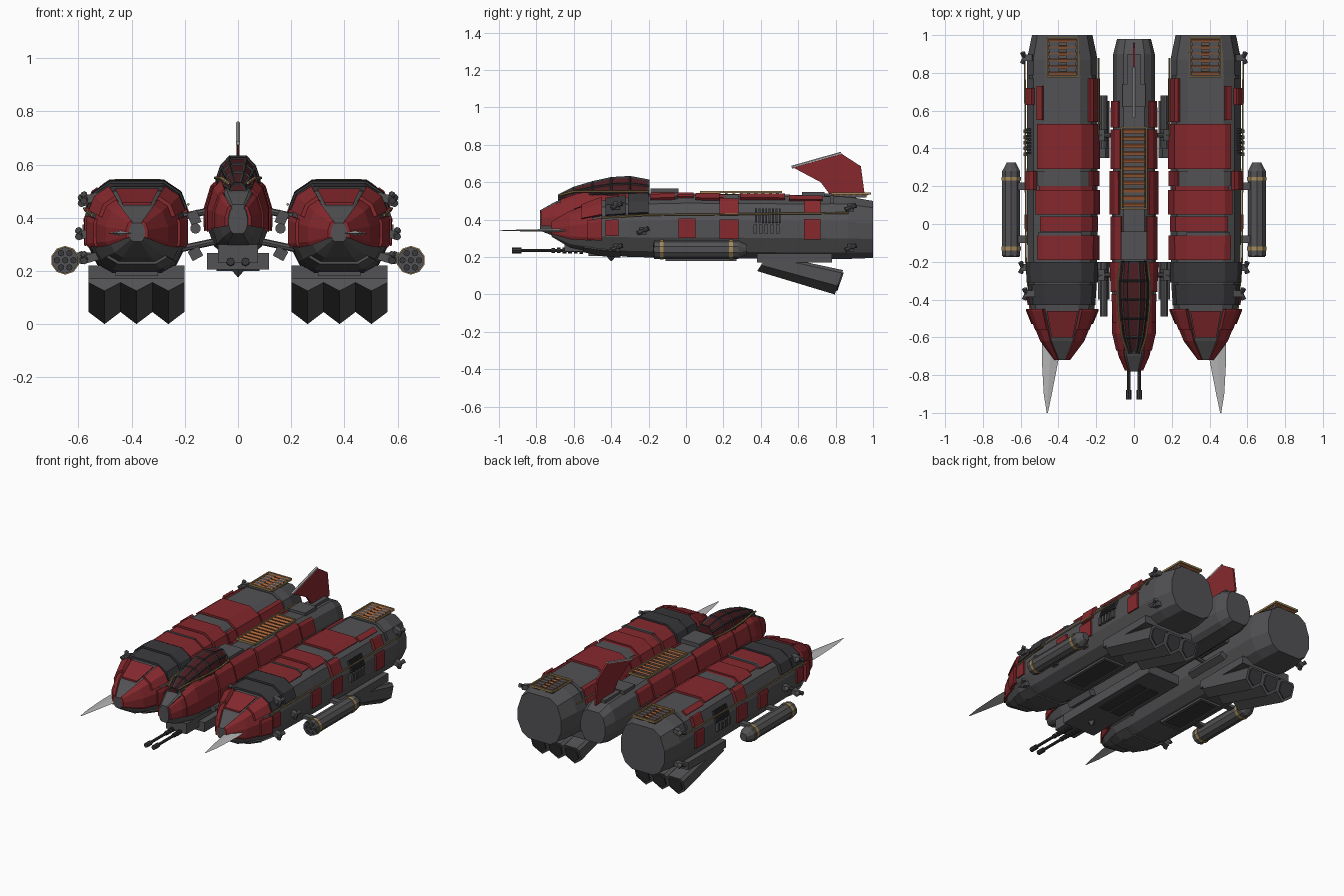
import bpy, bmesh, math
from mathutils import Vector, Matrix, Euler

if "Cube" in bpy.data.objects:
    bpy.data.objects.remove(bpy.data.objects["Cube"])

def material(name, rgb):
    m = bpy.data.materials.new(name)
    m.diffuse_color = (*rgb, 1)
    m.use_nodes = True
    m.node_tree.nodes["Principled BSDF"].inputs["Base Color"].default_value = m.diffuse_color
    return m

GREY = material("hull_grey", (0.085, 0.085, 0.09))
DARK = material("dark_grey", (0.04, 0.04, 0.045))
RED = material("red_armour", (0.24, 0.022, 0.027))
GLASS = material("canopy_glass", (0.07, 0.012, 0.014))
GOLD = material("gold_trim", (0.36, 0.25, 0.1))
ORANGE = material("orange_slats", (0.4, 0.13, 0.045))
PALE = material("pale_metal", (0.45, 0.45, 0.45))

def make(name, bm, mat, mirror=True):
    bmesh.ops.recalc_face_normals(bm, faces=bm.faces)
    me = bpy.data.meshes.new(name)
    bm.to_mesh(me)
    bm.free()
    me.materials.append(mat)
    ob = bpy.data.objects.new(name, me)
    bpy.context.collection.objects.link(ob)
    if mirror:
        ob.modifiers.new("Mirror", 'MIRROR').use_mirror_merge = False
    return ob

def loft(bm, rings):
    rows = [[bm.verts.new(p) for p in r] for r in rings]
    n = len(rows[0])
    for a, b in zip(rows, rows[1:]):
        for i in range(n):
            bm.faces.new((a[i], a[(i + 1) % n], b[(i + 1) % n], b[i]))
    bm.faces.new(rows[0])
    bm.faces.new(rows[-1])

def box(bm, c, size, rot=(0, 0, 0)):
    m = Matrix.Translation(c) @ Euler(rot).to_matrix().to_4x4() @ Matrix.Diagonal((*size, 1))
    bmesh.ops.create_cube(bm, size=1, matrix=m)

def rod(bm, a, b, r, n=8, r2=None):
    a, b = Vector(a), Vector(b)
    m = Matrix.Translation((a + b) / 2) @ (b - a).to_track_quat('Z', 'Y').to_matrix().to_4x4()
    bmesh.ops.create_cone(bm, cap_ends=True, segments=n, radius1=r, radius2=r if r2 is None else r2,
                          depth=(b - a).length, matrix=m)

# Hull cross-section, top to bottom, mirrored to a 12-sided ring
HALF = [(.5, 1), (.82, .88), (1, .6), (1, .33), (.8, .1), (.5, 0)]
RING = HALF + [(-u, v) for u, v in reversed(HALF)]
# Sections: y, half width, bottom z, top z
POD = (.38, [(-.72, .03, .31, .38), (-.62, .105, .25, .44), (-.46, .17, .215, .5), (-.3, .182, .2, .52),
             (0, .187, .195, .528), (.87, .187, .19, .522), (1, .16, .195, .5)])
CORE = (0, [(-.78, .035, .34, .44), (-.7, .07, .31, .485), (-.58, .098, .28, .53), (-.2, .112, .265, .54),
            (.5, .112, .265, .535), (.9, .11, .27, .52), (.98, .09, .285, .49)])

def section(hull, y):
    s = hull[1]
    for a, b in zip(s, s[1:]):
        if y <= b[0]:
            f = (y - a[0]) / (b[0] - a[0])
            return [p + (q - p) * f for p, q in zip(a, b)]

def point(hull, y, t, off=0):
    _, w, z0, z1 = section(hull, y)
    i = math.floor(t)
    a, b = RING[i % 12], RING[(i + 1) % 12]
    u, v = (a[k] + (b[k] - a[k]) * (t - i) for k in (0, 1))
    p, c = Vector((hull[0] + u * w, y, z0 + v * (z1 - z0))), Vector((hull[0], y, (z0 + z1) / 2))
    return p + (p - c).normalized() * off

# Armour plate that follows the hull between two stations and two ring positions
def plate(bm, hull, y0, y1, t0, t1, off=.012):
    ys = [y0] + [s[0] for s in hull[1] if y0 < s[0] < y1] + [y1]
    ts = [t0] + [t for t in range(-12, 13) if t0 < t < t1] + [t1]
    loft(bm, [[point(hull, y, t, off) for t in ts] + [point(hull, y, t, -.01) for t in reversed(ts)] for y in ys])

def plates(name, hull, specs, mat):
    bm = bmesh.new()
    for s in specs:
        plate(bm, hull, *s)
    return make(name, bm, mat)

# Main hulls
for name, hull, mir in (("side_hull", POD, True), ("centre_hull", CORE, False)):
    bm = bmesh.new()
    loft(bm, [[point(hull, s[0], t) for t in range(12)] for s in hull[1]])
    make(name, bm, GREY, mir)

# Side hull armour
plates("side_hull_red_top_plates", POD, [
    (-.19, -.06, -2.9, .5, .016), (-.04, .04, -2.8, .3, .01), (.05, .18, -2.9, .6, .018), (.18, .2, -2.5, .4, .008),
    (.29, .53, -2.9, .5, .016), (.54, .77, -2.9, -1.7, .016), (.55, .73, .1, .6, .012),
    (.2, .28, -2.9, -1.8, .014)], RED)
plates("side_hull_red_nose", POD, [
    (-.72, -.5, .15, 3.3, .012), (-.72, -.5, -4.3, -1.15, .012), (-.56, -.45, .1, 1.6, .026),
    (-.56, -.45, -2.6, -1.1, .026), (-.53, -.45, 1.8, 3.2, .022), (-.53, -.45, -4.2, -2.8, .022),
    (-.6, -.46, -.95, -.05, .012)], RED)
plates("side_hull_red_side_plates", POD, [
    (-.43, -.36, 1.9, 2.9), (-.04, .05, 1.9, 3), (.18, .28, 1.95, 3.05), (.63, .72, 1.9, 3.05),
    (.18, .28, .7, 1.7, .022), (.63, .72, .9, 1.6, .022)], RED)
plates("side_hull_dark_collar", POD, [(-.43, -.32, -2.6, 1.6, .016), (-.31, -.2, -2.6, 1.6, .022)], DARK)
plates("side_hull_grey_ribs", POD, [
    (.2, .28, -1.7, .6, .008), (.77, .79, -2.5, 1.5, .006), (-.06, -.045, -1, .4, .02),
    (-.55, -.35, 4, 7, .01)], GREY)
plates("side_vent_slats", POD, [(.37 + .018 * i, .38 + .018 * i, 1.35, 2.1, .014) for i in range(8)], DARK)

# Centre hull armour
plates("centre_hull_red_plates", CORE, [
    (-.775, -.66, .5, 3, .012), (-.67, -.52, .2, 3, .018), (-.52, -.37, .4, 3.1, .014), (-.36, -.2, .4, 3, .018),
    (-.19, .04, .2, 2.8, .014), (.05, .28, .5, 2.8, .018), (.29, .5, .3, 2.8, .014), (.51, .65, .6, 2, .012)], RED)
plates("centre_nose_cap", CORE, [(-.78, -.66, -.5, .4, .01)], GREY)
bm = bmesh.new()
box(bm, (0, -.115, .545), (.14, .15, .04))
box(bm, (0, .68, .532), (.12, .12, .03))
box(bm, (0, .8, .525), (.07, .2, .03))
make("spine_blocks", bm, GREY, False)

# Canopy glass and its frame
CANOPY = [(-.68, .028, .53), (-.6, .055, .57), (-.5, .07, .6), (-.4, .078, .622), (-.3, .078, .628), (-.2, .065, .61)]
rings = [[(u * w, y, .49 + v * (z - .49)) for u, v in
          ((-1, 0), (-1, .4), (-.8, .75), (-.4, 1), (.4, 1), (.8, .75), (1, .4), (1, 0))] for y, w, z in CANOPY]
for name, mat in (("canopy_glass", GLASS), ("canopy_frame", DARK)):
    bm = bmesh.new()
    loft(bm, rings)
    ob = make(name, bm, mat, False)
ob.modifiers.new("Wire", 'WIREFRAME').thickness = .012
bm = bmesh.new()
for a, b in zip(CANOPY, CANOPY[1:]):
    rod(bm, (a[1] + .008, a[0], .55 - .02 * (a[0] < -.65)), (b[1] + .008, b[0], .55), .006, 6)
make("canopy_rails", bm, GOLD)

# Tail fin
bm = bmesh.new()
fin = [(.57, .68), (.83, .753), (.935, .685), (.957, .52), (.78, .52), (.72, .6)]
loft(bm, [[(x, y, z) for y, z in fin] for x in (-.006, .006)])
make("tail_fin", bm, RED, False)
bm = bmesh.new()
rod(bm, (0, .565, .68), (0, .83, .755), .008, 6)
make("tail_fin_edge", bm, PALE, False)

# Slatted racks on the spine and rear decks
def rack(name, x, y0, y1, w, z, n, mirror):
    frame, slats = bmesh.new(), bmesh.new()
    for s in (-1, 1):
        box(frame, (x + s * w, (y0 + y1) / 2, z), (.008, y1 - y0, .012))
        box(frame, (x, y0 if s < 0 else y1, z), (2 * w, .008, .012))
    for i in range(n):
        box(slats, (x, y0 + (i + .5) * (y1 - y0) / n, z - .004), (w * 1.8, .018, .012), (.4, 0, 0))
    make(name + "_frame", frame, GOLD, mirror)
    make(name + "_slats", slats, ORANGE, mirror)

rack("spine_rack", 0, .08, .51, .066, .548, 11, False)
rack("rear_deck_rack", .378, .78, .985, .083, .54, 6, True)
bm = bmesh.new()
for dx in (-.045, .045):
    box(bm, (.378 + dx, .88, .53), (.05, .17, .025))
make("rear_deck_blocks", bm, GREY)

# Front blades
bm = bmesh.new()
loft(bm, [[(a, y, .342), ((a + b) / 2, y, .342 + h), (b, y, .342), ((a + b) / 2, y, .342 - h)]
          for y, a, b, h in ((-1, .456, .462, .001), (-.9, .435, .478, .004), (-.72, .4, .488, .008), (-.6, .385, .487, .012))])
make("front_blade", bm, PALE)

# Angled thrusters with V-shaped undersides
bm, cap = bmesh.new(), bmesh.new()
for x in (.262, .382, .502):
    rings = []
    for top, tip in ((Vector((0, .44, .215)), Vector((0, .38, .125))), (Vector((0, .84, .13)), Vector((0, .795, 0)))):
        rings.append([Vector((x + u, 0, 0)) + top.lerp(tip, f) for u, f in
                      ((-.045, 0), (.045, 0), (.06, .12), (.06, .65), (0, 1), (-.06, .65), (-.06, .12))])
    loft(bm, rings)
    c = sum(rings[1], Vector()) / 7
    d = Vector((0, .012, -.004))
    loft(cap, [[c + (p - c) * .75 + d * k for p in rings[1]] for k in (-.5, .6)])
box(bm, (.382, .58, .195), (.36, .4, .05))
make("thruster_bank", bm, GREY)
make("thruster_nozzles", cap, DARK)

# Rocket pods outboard
bm = bmesh.new()
rod(bm, (.65, -.17, .24), (.65, .28, .24), .05, 10)
rod(bm, (.65, .28, .24), (.65, .325, .24), .05, 10, .025)
for y in (-.08, .2):
    box(bm, (.59, y, .26), (.09, .04, .02))
make("rocket_pod", bm, GREY)
bm = bmesh.new()
for i in range(7):
    r, a = (.031 if i else 0), i * math.pi / 3
    rod(bm, (.65 + r * math.cos(a), -.176, .24 + r * math.sin(a)), (.65 + r * math.cos(a), -.16, .24 + r * math.sin(a)), .012, 8)
make("rocket_tubes", bm, DARK)
bm = bmesh.new()
for y in (-.13, .24):
    rod(bm, (.65, y - .01, .24), (.65, y + .01, .24), .054, 10)
make("rocket_pod_bands", bm, GOLD)

# Pipes along the hull flanks
bm = bmesh.new()
for a, b in (((.55, -.45, .41), (.572, -.2, .425)), ((.572, -.2, .425), (.578, .87, .435)), ((.187, .47, .45), (.187, .88, .45))):
    rod(bm, a, b, .005, 6)
make("flank_pipes", bm, GOLD)

# Manoeuvring jets at the corners
bm = bmesh.new()
for y, z, x in ((.88, .465, .56), (.88, .25, .56), (-.37, .475, .55), (-.37, .25, .55), (-.23, .34, .57)):
    box(bm, (x, y, z), (.05, .035, .03), (0, .3, 0))
    for d in (-1, 1):
        rod(bm, (x + .02, y, z), (x + .03, y + d * .028, z + .012 * d), .009, 8, .014)
for i in range(5):
    box(bm, (.575, .37 + .03 * i, .35), (.02, .018, .05))
make("manoeuvring_jets", bm, GREY)

# Struts and equipment between the hulls
bm = bmesh.new()
for y in (-.27, .47):
    for z in (.43, .31):
        rod(bm, (.09, y, z), (.23, y, z - .03), .013)
    box(bm, (.165, y, .4), (.04, .06, .05), (0, .4, 0))
for y0, y1, z in ((-.49, -.2, .36), (.4, .68, .36)):
    rod(bm, (.16, y0, z), (.16, y1, z), .02, 10)
box(bm, (.16, -.3, .265), (.045, .2, .04), (0, .5, 0))
box(bm, (.16, .5, .265), (.045, .3, .04), (0, .5, 0))
make("hull_struts", bm, GREY)

# Belly keel, chin gun and inspection hatches
bm = bmesh.new()
box(bm, (0, -.12, .237), (.235, .8, .062))
box(bm, (0, -.3, .265), (.15, .7, .07))
rod(bm, (0, -.4, .21), (0, -.4, .178), .03, 4, .003)
make("belly_keel", bm, GREY, False)
bm = bmesh.new()
rod(bm, (.028, -.53, .235), (.028, -.93, .235), .009)
rod(bm, (.028, -.88, .235), (.028, -.93, .235), .015)
for i in range(6):
    rod(bm, (.028, -.55 - .03 * i, .235), (.028, -.57 - .03 * i, .235), .018 - .0008 * i)
make("chin_guns", bm, DARK)
bm = bmesh.new()
box(bm, (.38, .08, .192), (.12, .34, .012))
box(bm, (.045, -.05, .205), (.07, .36, .012))
make("belly_hatches", bm, DARK)
bm = bmesh.new()
for s in (-1, 1):
    box(bm, (.38 + s * .07, .08, .19), (.02, .38, .02))
    box(bm, (.38, .08 + s * .18, .19), (.14, .02, .02))
    box(bm, (.38 + s * .06, -.52, .25), (.025, .2, .03), (-.35, 0, s * -.3))
make("hatch_frames", bm, GREY)
